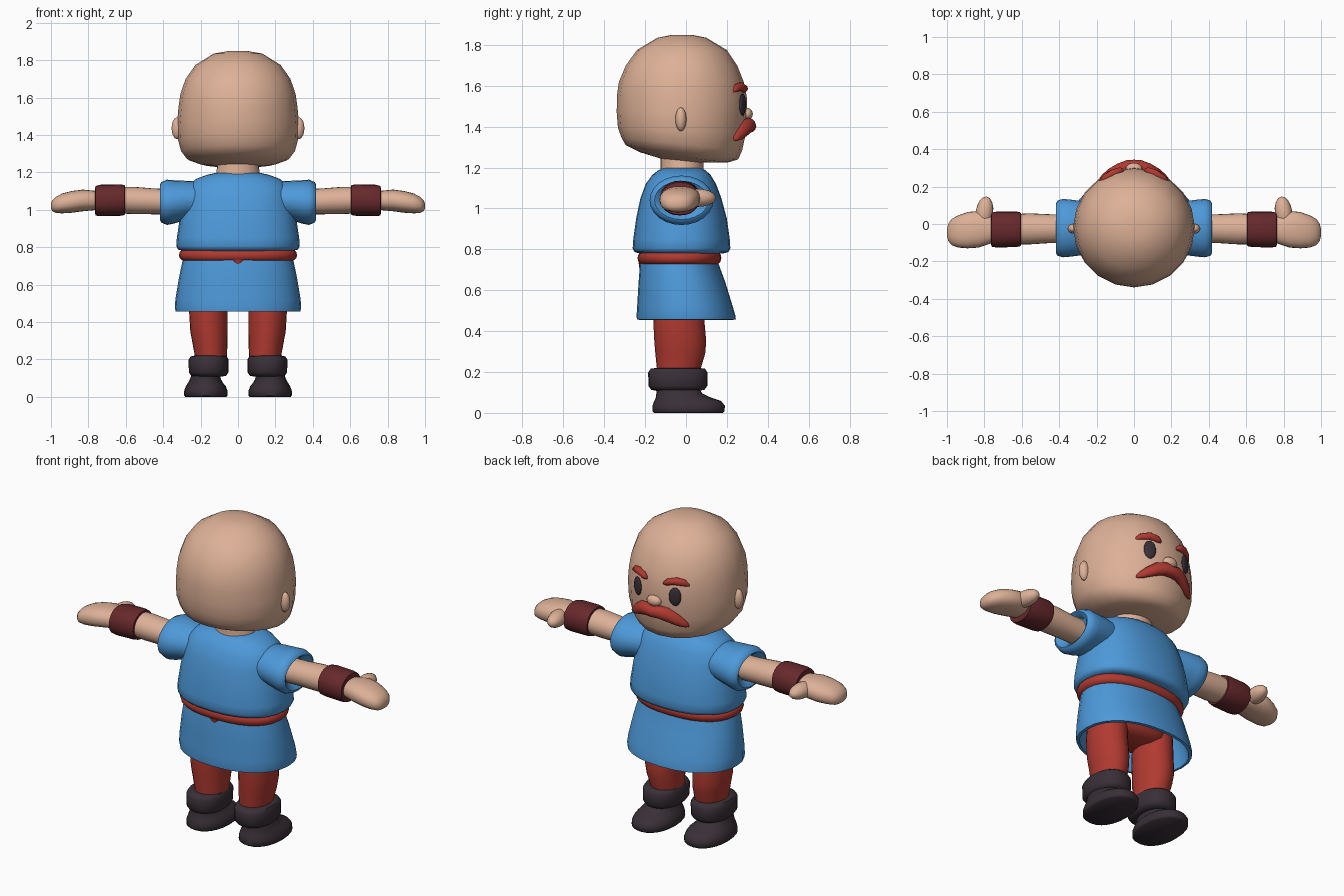
import bpy, bmesh, math
from mathutils import Vector, Matrix


def material(name, rgb):
    m = bpy.data.materials.new(name)
    m.diffuse_color = (*rgb, 1)
    return m


SKIN = material("skin", (0.73, 0.44, 0.31))
BLUE = material("blue_cloth", (0.075, 0.32, 0.70))
RED = material("red", (0.44, 0.042, 0.03))
MAROON = material("maroon_leather", (0.135, 0.022, 0.025))
DARK = material("dark_leather", (0.04, 0.029, 0.038))


def finish(name, bm, mat, angle=50):
    bmesh.ops.recalc_face_normals(bm, faces=bm.faces[:])
    me = bpy.data.meshes.new(name)
    bm.to_mesh(me)
    bm.free()
    me.materials.append(mat)
    ob = bpy.data.objects.new(name, me)
    bpy.context.collection.objects.link(ob)
    bpy.ops.object.select_all(action='DESELECT')
    ob.select_set(True)
    bpy.context.view_layer.objects.active = ob
    bpy.ops.object.shade_smooth_by_angle(angle=math.radians(angle))
    return ob


def loft(name, mat, sections, axis='Z', side=1, n=24, power=2.0, angle=50):
    """Skin rings (x, y, z, r1, r2[, tilt]); side mirrors x, tilt lowers the +y edge."""
    bm = bmesh.new()
    rings = []
    for x, y, z, r1, r2, *rest in sections:
        tilt = rest[0] if rest else 0
        ring = []
        for i in range(n):
            a = 2 * math.pi * i / n
            c, s = math.cos(a), math.sin(a)
            u = math.copysign(abs(c) ** (2 / power), c)
            v = math.copysign(abs(s) ** (2 / power), s)
            if axis == 'Z':
                p = Vector((x + u * r1, y + v * r2, z - tilt * v))
            else:
                p = Vector((x, y + u * r1, z + v * r2))
            p.x *= side
            ring.append(bm.verts.new(p))
        rings.append(ring)
    for a, b in zip(rings, rings[1:]):
        for i in range(n):
            j = (i + 1) % n
            bm.faces.new((a[i], a[j], b[j], b[i]))
    bm.faces.new(rings[0])
    bm.faces.new(rings[-1])
    return finish(name, bm, mat, angle)


def ellipsoid(name, mat, centre, radii, turn=0):
    bm = bmesh.new()
    bmesh.ops.create_uvsphere(bm, u_segments=16, v_segments=10, radius=1)
    bm.transform(Matrix.Translation(centre) @ Matrix.Rotation(turn, 4, 'Z')
                 @ Matrix.Diagonal((*radii, 1)))
    return finish(name, bm, mat, 80)


# Head: z, half width, front y, back y, tilt of the ring
head = [(1.232, .10, .09, -.11, .008), (1.250, .21, .205, -.225, .025),
        (1.275, .275, .255, -.295, .035), (1.315, .305, .275, -.315, .03),
        (1.38, .322, .292, -.333, .015), (1.47, .325, .30, -.339, 0),
        (1.55, .318, .297, -.338, 0), (1.62, .308, .282, -.328, 0),
        (1.70, .280, .250, -.294, 0), (1.775, .227, .20, -.24, 0),
        (1.835, .13, .10, -.14, 0), (1.849, .05, .03, -.07, 0)]
loft("head", SKIN, [(0, (f + b) / 2, z, rx, (f - b) / 2, t) for z, rx, f, b, t in head],
     n=20, angle=80)
loft("neck", SKIN, [(0, -.02, 1.15, .13, .11), (0, -.02, 1.2, .115, .105),
                    (0, -.02, 1.26, .11, .105)])

# Face
ellipsoid("nose", SKIN, (0, .297, 1.462), (.045, .03, .031))
mustache_half = [(.04, .305, 1.407, .036, .036), (.09, .287, 1.395, .035, .040),
                 (.14, .264, 1.367, .028, .031), (.172, .246, 1.347, .016, .018),
                 (.185, .240, 1.338, .005, .006)]
loft("mustache", RED, [(-x, *r) for x, *r in reversed(mustache_half)]
     + [(0, .310, 1.402, .034, .031)] + mustache_half, 'X', n=12, angle=80)

# Tunic: bodice, belt and hollow skirt
loft("tunic_body", BLUE, [
    (0, -.022, .78, .29, .205), (0, -.022, .787, .32, .23), (0, -.022, .805, .33, .239),
    (0, -.022, .85, .327, .236), (0, -.022, .95, .312, .222), (0, -.025, 1.05, .292, .198),
    (0, -.025, 1.12, .272, .172), (0, -.022, 1.165, .225, .142),
    (0, -.02, 1.187, .165, .115), (0, -.02, 1.197, .12, .095)], n=28, power=2.3)
loft("belt", RED, [(0, -.032, .728, .295, .19), (0, -.032, .74, .311, .201),
                   (0, -.032, .758, .316, .205), (0, -.032, .776, .311, .201),
                   (0, -.032, .788, .295, .19)], n=28, power=2.3, angle=80)
loft("belt_point", RED, [(0, -.225, .71, .004, .004), (0, -.222, .735, .035, .01)], n=8)
loft("skirt", BLUE, [
    (0, -.033, .77, .285, .185), (0, -.033, .73, .296, .192), (0, -.02, .64, .315, .212),
    (0, -.005, .52, .335, .234), (0, 0, .475, .337, .242), (0, .002, .457, .334, .242),
    (0, .002, .455, .318, .226), (0, -.005, .52, .315, .215), (0, -.02, .64, .295, .195),
    (0, -.033, .72, .27, .17)], n=28, power=2.2, angle=60)
loft("hips", RED, [(0, -.03, .50, .12, .09), (0, -.03, .53, .22, .125),
                   (0, -.03, .62, .255, .15), (0, -.03, .73, .25, .15)], power=2.3)

# Paired parts
for side, word in ((1, "right"), (-1, "left")):
    ellipsoid(word + "_ear", SKIN, (side * .325, -.025, 1.436), (.03, .027, .058))
    ellipsoid(word + "_eye", DARK, (side * .122, .277, 1.508), (.034, .011, .054),
              -side * math.radians(23))
    loft(word + "_eyebrow", RED, [
        (.055, .285, 1.577, .008, .009), (.075, .283, 1.586, .020, .019),
        (.12, .267, 1.596, .023, .021), (.162, .243, 1.588, .019, .018),
        (.185, .230, 1.574, .006, .007)], 'X', side, 12, angle=80)

    # Sleeve rolls inward at the opening
    loft(word + "_sleeve", BLUE, [
        (.18, -.022, 1.05, .12, .10), (.28, -.022, 1.05, .145, .105),
        (.345, -.022, 1.042, .153, .116), (.38, -.022, 1.04, .156, .121),
        (.41, -.022, 1.04, .147, .108), (.417, -.022, 1.04, .132, .094),
        (.405, -.022, 1.042, .11, .08), (.38, -.024, 1.045, .085, .07)], 'X', side)
    loft(word + "_arm", SKIN, [
        (.33, -.025, 1.042, .075, .068), (.45, -.025, 1.045, .077, .069),
        (.56, -.026, 1.05, .083, .073), (.65, -.028, 1.052, .080, .07)], 'X', side)
    loft(word + "_wristband", MAROON, [
        (.604, -.028, 1.052, .075, .07), (.606, -.028, 1.052, .090, .080),
        (.63, -.028, 1.052, .095, .084), (.735, -.03, 1.050, .096, .084),
        (.762, -.03, 1.048, .091, .079), (.765, -.03, 1.048, .07, .06)],
        'X', side, power=2.2)
    loft(word + "_hand", SKIN, [
        (.72, -.028, 1.048, .060, .05), (.77, -.028, 1.050, .078, .052),
        (.83, -.028, 1.050, .098, .058), (.89, -.033, 1.042, .097, .058),
        (.94, -.04, 1.034, .086, .053), (.975, -.043, 1.026, .070, .043),
        (.993, -.045, 1.022, .046, .029), (1.0, -.045, 1.02, .018, .012)],
        'X', side, power=2.3, angle=80)
    ellipsoid(word + "_thumb", SKIN, (side * .80, .058, 1.052), (.047, .09, .044),
              side * math.radians(8))

    # Trouser leg, boot cuff and foot
    loft(word + "_leg", RED, [
        (.142, -.04, .16, .082, .10), (.145, -.035, .22, .086, .108),
        (.150, -.028, .29, .094, .122), (.155, -.028, .35, .100, .127),
        (.158, -.035, .45, .103, .125), (.158, -.035, .62, .095, .12)], side=side)
    loft(word + "_boot_cuff", DARK, [
        (.157, -.04, .108, .07, .105), (.157, -.04, .113, .094, .130),
        (.157, -.04, .132, .106, .144), (.157, -.04, .198, .107, .145),
        (.157, -.04, .216, .097, .133), (.157, -.04, .220, .075, .105)],
        side=side, power=2.3)
    loft(word + "_boot_foot", DARK, [
        (.172, .012, 0, .110, .168), (.172, .012, .008, .117, .177),
        (.172, .013, .035, .115, .177), (.172, .008, .058, .106, .164),
        (.174, -.012, .074, .094, .136), (.174, -.033, .095, .082, .112),
        (.170, -.04, .13, .075, .10)], side=side, power=2.2)
